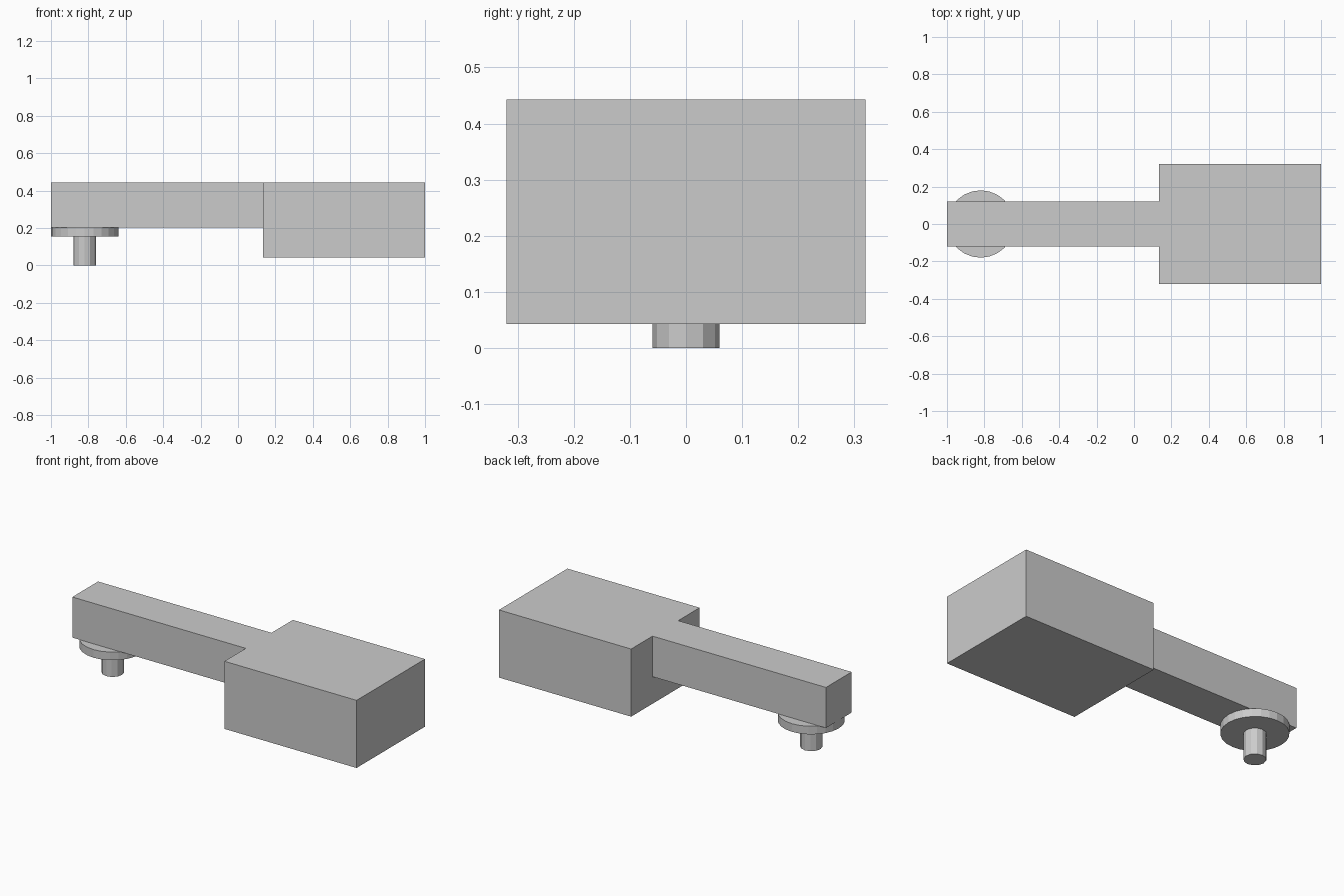
import bpy

cube = bpy.data.objects.get("Cube")
if cube:
    bpy.data.objects.remove(cube, do_unlink=True)

# Single grey finish
grey = bpy.data.materials.new("light_grey")
grey.use_nodes = True
colour = (0.6, 0.6, 0.6, 1)
grey.diffuse_color = colour
grey.node_tree.nodes["Principled BSDF"].inputs["Base Color"].default_value = colour


def finish(name):
    obj = bpy.context.object
    obj.name = name
    obj.data.materials.clear()
    obj.data.materials.append(grey)
    return obj


def box(name, low, high):
    centre = [(a + b) / 2 for a, b in zip(low, high)]
    bpy.ops.mesh.primitive_cube_add(size=1, location=centre)
    obj = finish(name)
    obj.scale = [b - a for a, b in zip(low, high)]
    bpy.ops.object.transform_apply(location=False, rotation=False, scale=True)


def cylinder(name, x, radius, bottom, top, sides):
    bpy.ops.mesh.primitive_cylinder_add(
        vertices=sides, radius=radius, depth=top - bottom,
        location=(x, 0, (bottom + top) / 2))
    finish(name)


TOP = 0.443
ARM_BOTTOM = 0.203
DISC_BOTTOM = 0.155
PEG_X = -0.82

# Main block and the arm flush with its top
box("main_block", (0.135, -0.32, 0.043), (1, 0.32, TOP))
box("arm", (-1, -0.12, ARM_BOTTOM), (0.135, 0.12, TOP))

# Disc and peg under the arm's end
cylinder("disc", PEG_X, 0.18, DISC_BOTTOM, ARM_BOTTOM, 24)
cylinder("peg", PEG_X, 0.06, 0, DISC_BOTTOM, 12)
